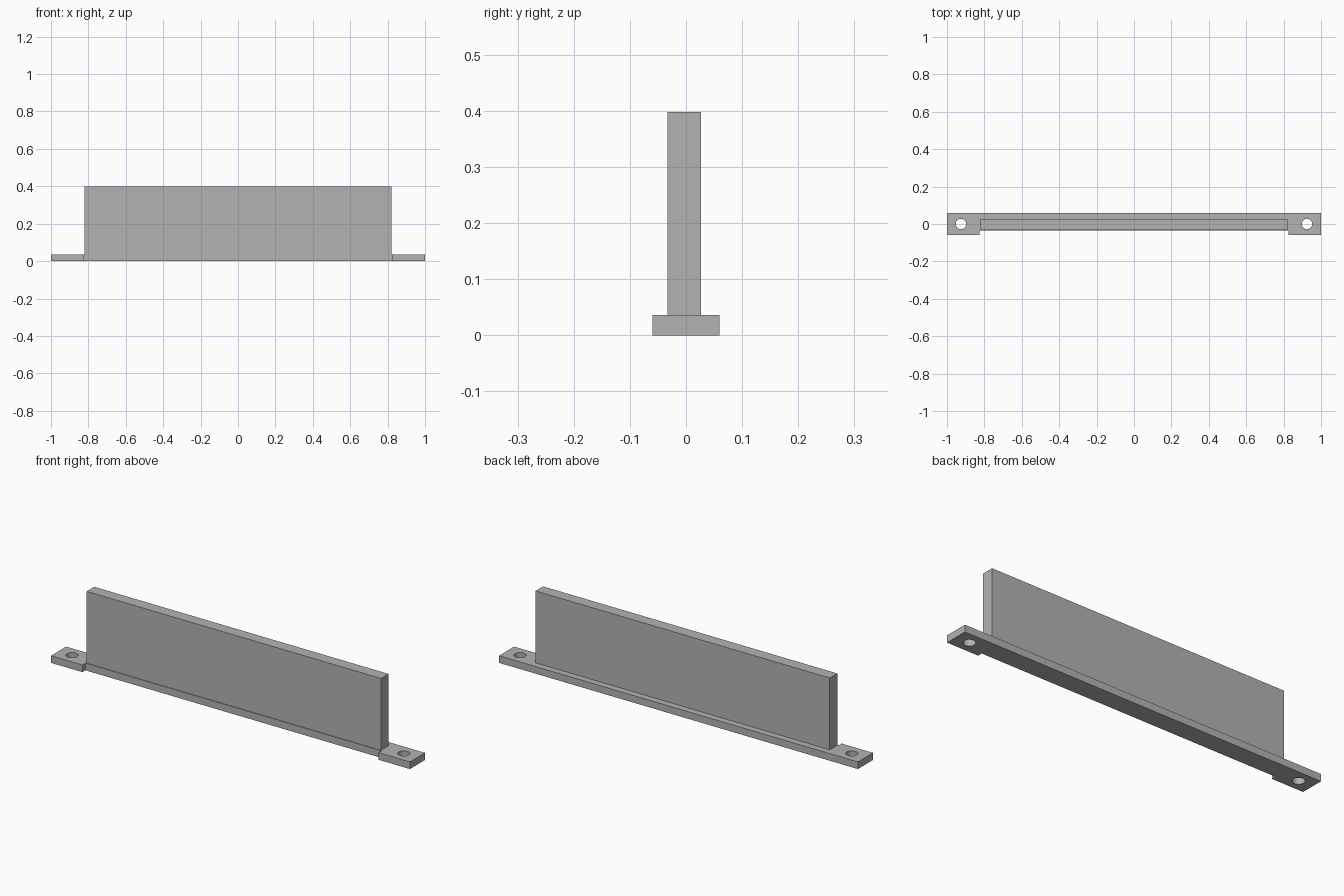
import bpy
import bmesh

if "Cube" in bpy.data.objects:
    bpy.data.objects.remove(bpy.data.objects["Cube"], do_unlink=True)

BASE_TOP = 0.036
WALL_TOP = 0.398
HALF_DEPTH = 0.06
NOTCH_X = 0.825
NOTCH_Y = -0.036

grey = bpy.data.materials.new("plain grey")
grey.use_nodes = True
colour = (0.45, 0.45, 0.45, 1)
grey.diffuse_color = colour
grey.node_tree.nodes["Principled BSDF"].inputs["Base Color"].default_value = colour


def extrude_outline(name, outline, z0, z1):
    """Solid made by pulling a flat outline up from z0 to z1."""
    bm = bmesh.new()
    face = bm.faces.new([bm.verts.new((x, y, z0)) for x, y in outline])
    pulled = bmesh.ops.extrude_face_region(bm, geom=[face])["geom"]
    top = [v for v in pulled if isinstance(v, bmesh.types.BMVert)]
    bmesh.ops.translate(bm, verts=top, vec=(0, 0, z1 - z0))
    bmesh.ops.recalc_face_normals(bm, faces=bm.faces)
    mesh = bpy.data.meshes.new(name)
    bm.to_mesh(mesh)
    bm.free()
    mesh.materials.append(grey)
    obj = bpy.data.objects.new(name, mesh)
    bpy.context.collection.objects.link(obj)
    return obj


# Base strip, cut back along the front between its two end tabs
right_half = [(NOTCH_X, NOTCH_Y), (NOTCH_X, -HALF_DEPTH),
              (1, -HALF_DEPTH), (1, HALF_DEPTH)]
left_half = [(-x, y) for x, y in reversed(right_half)]
base = extrude_outline("base_strip", right_half + left_half, 0, BASE_TOP)

# Screw holes through the tabs
for side, label in ((-1, "right"), (1, "left")):
    bpy.ops.mesh.primitive_cylinder_add(
        vertices=32, radius=0.028, depth=0.2, location=(side * 0.925, 0, 0))
    cutter = bpy.context.object
    cutter.name = label + "_hole_cutter"
    cutter.data.materials.append(grey)
    cutter.hide_render = True
    cutter.hide_set(True)
    cutter.display_type = 'WIRE'
    hole = base.modifiers.new(label + "_screw_hole", 'BOOLEAN')
    hole.operation = 'DIFFERENCE'
    hole.solver = 'EXACT'
    hole.object = cutter

# Upright wall, set slightly towards the front
wall_outline = [(-0.82, -0.033), (0.82, -0.033), (0.82, 0.027), (-0.82, 0.027)]
extrude_outline("upright_wall", wall_outline, BASE_TOP, WALL_TOP)

# Smooth hole walls, keeping all edges sharp
bpy.ops.object.select_all(action='DESELECT')
base.select_set(True)
bpy.context.view_layer.objects.active = base
bpy.ops.object.shade_smooth_by_angle()
